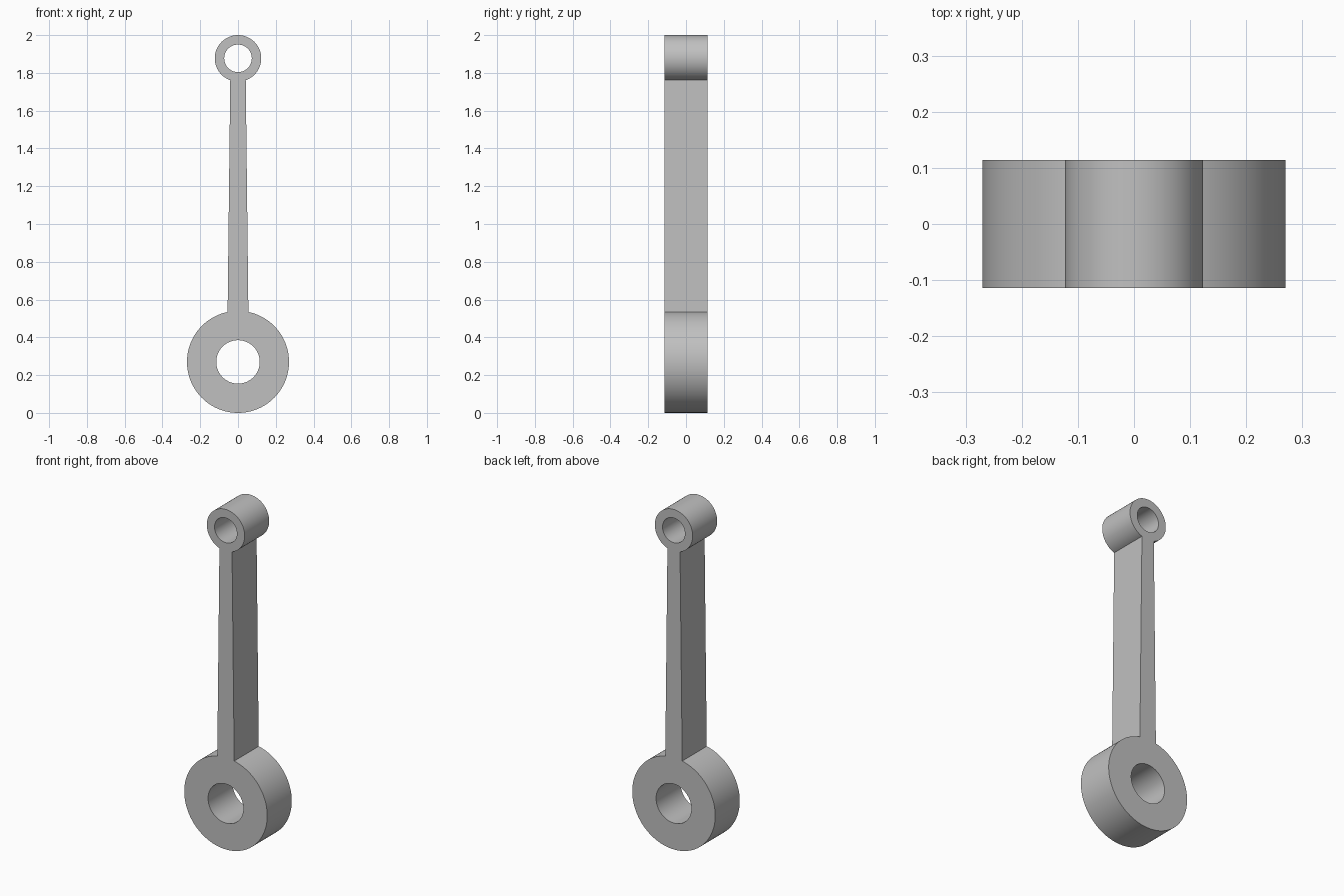
import bpy
from math import pi, sin, cos, asin, radians

cube = bpy.data.objects.get("Cube")
if cube:
    bpy.data.objects.remove(cube)

BIG_Z, BIG_R, BIG_HOLE = 0.27, 0.27, 0.115
SMALL_Z, SMALL_R, SMALL_HOLE = 1.877, 0.123, 0.073
SHANK_BOTTOM, SHANK_TOP = 0.055, 0.041   # half widths
HALF_DEPTH = 0.114


def arc(z, r, start, end, steps):
    """Points on an arc, angles measured from +x in the front plane."""
    angles = [start + (end - start) * i / steps for i in range(steps + 1)]
    return [(r * cos(a), z + r * sin(a)) for a in angles]


def add_loop(curve, points):
    spline = curve.splines.new('POLY')
    spline.points.add(len(points) - 1)
    for point, (x, z) in zip(spline.points, points):
        point.co = (x, z, 0, 1)
    spline.use_cyclic_u = True


# Outline: small eye over the top, then big eye under the bottom; the gaps form the tapered shank
gap_small = asin(SHANK_TOP / SMALL_R)
gap_big = asin(SHANK_BOTTOM / BIG_R)
outline = arc(SMALL_Z, SMALL_R, -pi / 2 + gap_small, 3 * pi / 2 - gap_small, 80)
outline += arc(BIG_Z, BIG_R, pi / 2 + gap_big, 5 * pi / 2 - gap_big, 112)

profile = bpy.data.curves.new("rod_profile", 'CURVE')
profile.dimensions = '2D'
profile.fill_mode = 'BOTH'
profile.extrude = HALF_DEPTH
add_loop(profile, outline)
for z, r in ((BIG_Z, BIG_HOLE), (SMALL_Z, SMALL_HOLE)):
    add_loop(profile, arc(z, r, 0, 2 * pi, 64)[:-1])

# Solid rod, stood upright
rod = bpy.data.objects.new("connecting_rod", profile)
bpy.context.collection.objects.link(rod)
rod.rotation_euler.x = radians(90)
bpy.ops.object.select_all(action='DESELECT')
rod.select_set(True)
bpy.context.view_layer.objects.active = rod
bpy.ops.object.convert(target='MESH')
rod = bpy.context.object
bpy.ops.object.transform_apply(location=False, rotation=True, scale=False)
bpy.ops.object.mode_set(mode='EDIT')
bpy.ops.mesh.select_all(action='SELECT')
bpy.ops.mesh.remove_doubles(threshold=0.0001)
bpy.ops.mesh.normals_make_consistent(inside=False)
bpy.ops.object.mode_set(mode='OBJECT')
bpy.ops.object.shade_smooth_by_angle(angle=radians(25))

# Plain grey metal
grey = bpy.data.materials.new("plain_grey")
grey.use_nodes = True
colour = (0.53, 0.53, 0.53, 1)
grey.diffuse_color = colour
grey.node_tree.nodes["Principled BSDF"].inputs["Base Color"].default_value = colour
rod.data.materials.clear()
rod.data.materials.append(grey)
